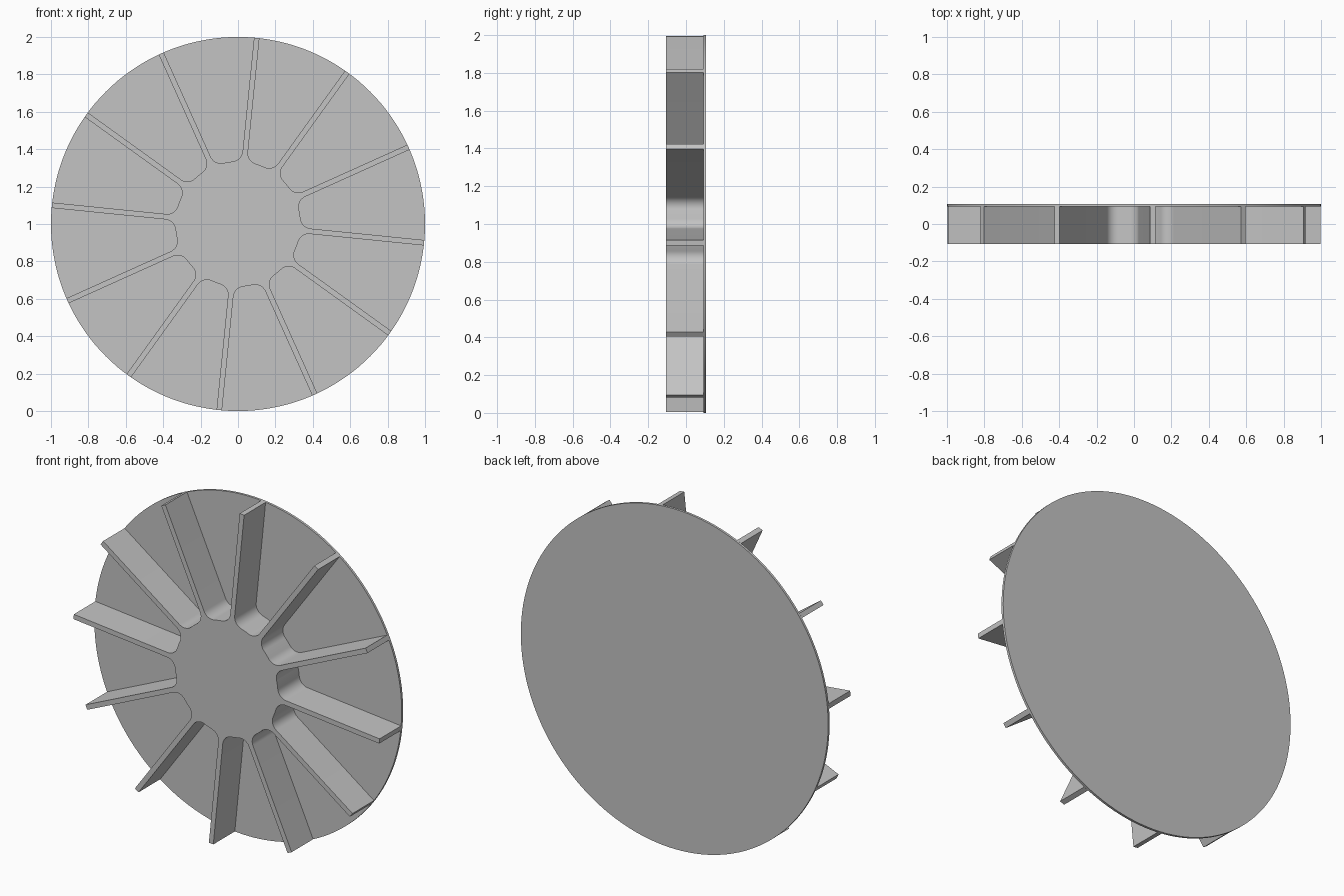
import bpy, bmesh
from math import sin, cos, pi, radians, atan2, sqrt
from mathutils import Matrix

cube = bpy.data.objects.get("Cube")
if cube:
    bpy.data.objects.remove(cube, do_unlink=True)

BLADES = 12
PHASE = radians(24.25)      # angle of the first blade
STEP = 2 * pi / BLADES
RIM, HUB = 1.0, 0.335       # outer and hub radius
HALF = 0.0145               # half the blade thickness
FILLET = 0.06               # radius of the blade roots
FRONT, SEAT, BACK = -0.107, 0.093, 0.107

grey = bpy.data.materials.new("plain grey")
grey.use_nodes = True
colour = (0.55, 0.55, 0.55, 1)
grey.diffuse_color = colour
grey.node_tree.nodes["Principled BSDF"].inputs["Base Color"].default_value = colour


def extrude_outline(name, points, y0, y1):
    """Solid from an outline in x and z, running from y0 to y1."""
    bm = bmesh.new()
    face = bm.faces.new([bm.verts.new((x, y0, z + RIM)) for x, z in points])
    new = bmesh.ops.extrude_face_region(bm, geom=[face], use_keep_orig=True)["geom"]
    moved = [v for v in new if isinstance(v, bmesh.types.BMVert)]
    bmesh.ops.translate(bm, verts=moved, vec=(0, y1 - y0, 0))
    bmesh.ops.recalc_face_normals(bm, faces=bm.faces)
    mesh = bpy.data.meshes.new(name)
    bm.to_mesh(mesh)
    bm.free()
    mesh.materials.append(grey)
    obj = bpy.data.objects.new(name, mesh)
    bpy.context.collection.objects.link(obj)
    bpy.ops.object.select_all(action="DESELECT")
    obj.select_set(True)
    bpy.context.view_layer.objects.active = obj
    bpy.ops.object.shade_smooth_by_angle(angle=radians(30))
    return obj


# Half a blade: tip, straight wall, then the rounded root down to the hub
cv = HALF + FILLET
cu = sqrt((HUB + FILLET) ** 2 - cv ** 2)
start, end = 1.5 * pi, pi + atan2(cv, cu)
half = [(sqrt(RIM ** 2 - HALF ** 2), HALF)]
for i in range(13):
    a = start + (end - start) * i / 12
    half.append((cu + FILLET * cos(a), cv + FILLET * sin(a)))

# Mirror it to a whole blade, add the hub arc's midpoint, and repeat around
blade = [(u, -v) for u, v in reversed(half)] + [(RIM, 0)] + half
blade.append((HUB * cos(STEP / 2), HUB * sin(STEP / 2)))
outline = []
for k in range(BLADES):
    turn = Matrix.Rotation(PHASE + k * STEP, 2)
    for u, v in blade:
        outline.append((turn[0][0] * u + turn[0][1] * v,
                        turn[1][0] * u + turn[1][1] * v))
extrude_outline("hub_and_blades", outline, FRONT, SEAT)

# Thin round plate behind the blades
SIDES = 144
circle = [(RIM * cos(2 * pi * i / SIDES), RIM * sin(2 * pi * i / SIDES)) for i in range(SIDES)]
extrude_outline("back_plate", circle, SEAT, BACK)
